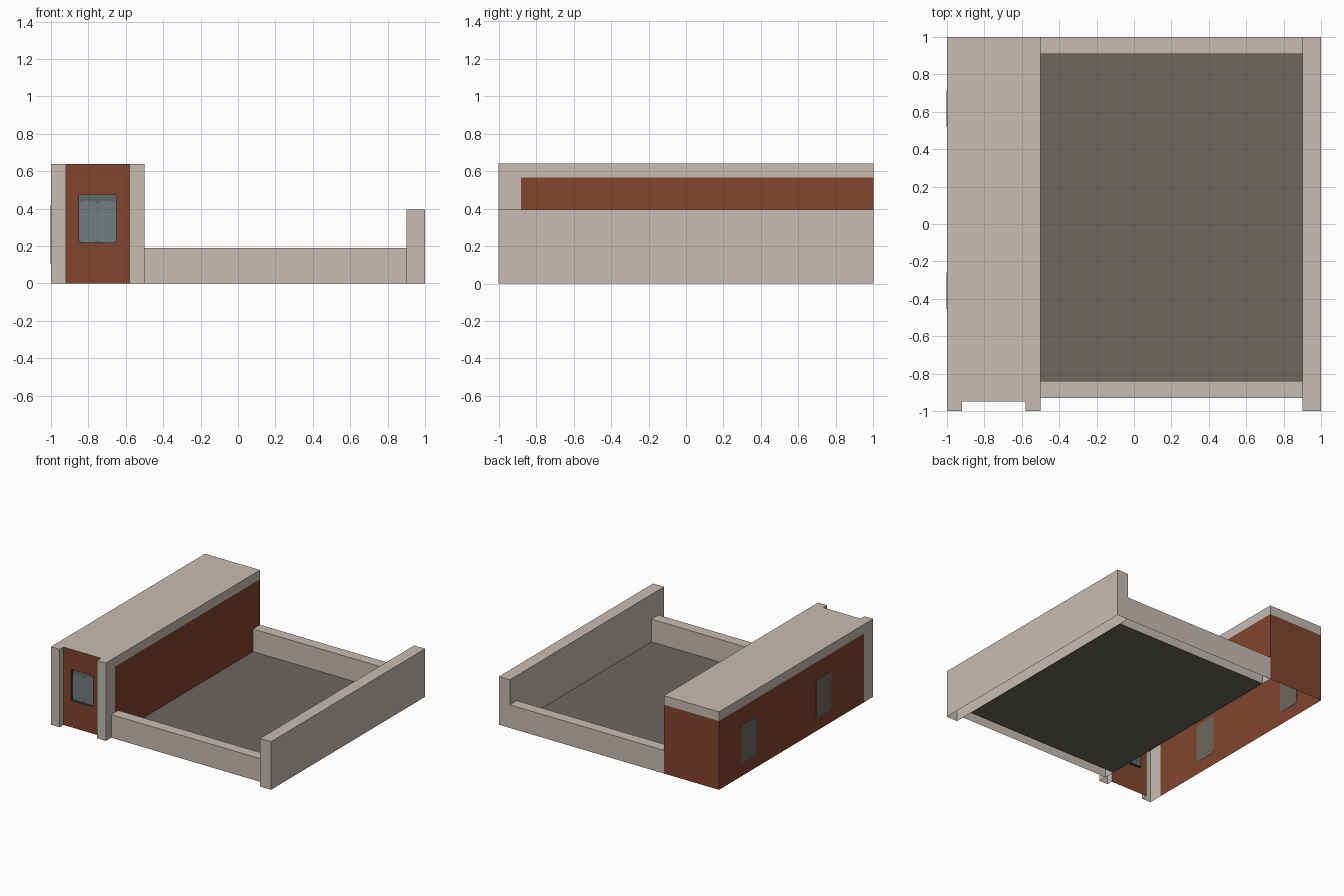
import bpy, bmesh, math

if "Cube" in bpy.data.objects:
    bpy.data.objects.remove(bpy.data.objects["Cube"])


def srgb(r, g, b):
    f = lambda c: (c / 255 / 12.92) if c < 11 else ((c / 255 + 0.055) / 1.055) ** 2.4
    return (f(r), f(g), f(b), 1)


def material(name, rgb):
    m = bpy.data.materials.new(name)
    m.diffuse_color = srgb(*rgb)
    m.use_nodes = True
    m.node_tree.nodes["Principled BSDF"].inputs["Base Color"].default_value = m.diffuse_color
    return m


BEIGE = material("beige concrete", (199, 188, 179))
BRICK = material("red brick", (130, 69, 45))
GREY = material("warm grey", (110, 103, 97))
GLASS = material("blue grey glass", (113, 126, 129))
DARK_GLASS = material("dark glass", (95, 106, 109))
FRAME = material("dark frame", (66, 58, 56))


def make(name, mat, faces, recalc=False):
    """Object from a list of polygons given as corner points."""
    bm = bmesh.new()
    for pts in faces:
        bm.faces.new([bm.verts.new(p) for p in pts])
    bmesh.ops.remove_doubles(bm, verts=bm.verts, dist=1e-5)
    if recalc:
        bmesh.ops.recalc_face_normals(bm, faces=bm.faces)
    me = bpy.data.meshes.new(name)
    bm.to_mesh(me)
    bm.free()
    me.materials.append(mat)
    ob = bpy.data.objects.new(name, me)
    bpy.context.collection.objects.link(ob)
    return ob


def wall(p, q, z0, z1):
    """Upright sheet, outward side on the right when walking from p to q."""
    return [(*p, z0), (*q, z0), (*q, z1), (*p, z1)]


def flat(x0, x1, y0, y1, z):
    return [(x0, y0, z), (x1, y0, z), (x1, y1, z), (x0, y1, z)]


def shell(x0, x1, y0, y1, h):
    """Box standing on the ground, open underneath."""
    c = [(x0, y0), (x1, y0), (x1, y1), (x0, y1)]
    return [wall(c[i], c[(i + 1) % 4], 0, h) for i in range(4)] + [flat(x0, x1, y0, y1, h)]


H, BAND, YP, YF = 0.64, 0.565, -0.88, -0.95
XL, XR, PL, PR = -1, -0.5, -0.92, -0.58

# Terrace floor and the walls around it
make("terrace_floor", GREY, [flat(XR, 0.9, -0.84, 0.91, 0.004)])
make("side_wall", BEIGE, shell(0.9, 1, -1, 1, 0.395))
for name, y0, y1 in (("front_low_wall", -0.93, -0.84), ("back_low_wall", 0.91, 1)):
    make(name, BEIGE, shell(XR, 0.9, y0, y1, 0.19))

# Brick walls of the long block
make("brick_walls", BRICK, [
    wall((XR, YP), (XR, 1), 0, BAND),
    wall((XR, 1), (XL, 1), 0, BAND),
    wall((XL, 1), (XL, YP), 0, BAND)])

# Concrete band under the roof, and the roof
make("roof_band", BEIGE, [
    wall((XR, YP), (XR, 1), BAND, H),
    wall((XR, 1), (XL, 1), BAND, H),
    wall((XL, 1), (XL, YP), BAND, H)])
make("roof", BEIGE, [flat(XL, XR, YF, 1, H),
                     flat(XL, PL, -1, YF, H), flat(PR, XR, -1, YF, H)])

# Corner piers beside the front panel
make("left_pier", BEIGE, [wall((XL, YP), (XL, -1), 0, H), wall((XL, -1), (PL, -1), 0, H),
                          wall((PL, -1), (PL, YF), 0, H)])
make("right_pier", BEIGE, [wall((PR, YF), (PR, -1), 0, H), wall((PR, -1), (XR, -1), 0, H),
                           wall((XR, -1), (XR, YP), 0, H)])

# Front brick panel with a window opening
WX0, WX1, WZ0, WZ1, YG = -0.85, -0.65, 0.22, 0.475, -0.93
make("front_panel", BRICK, [
    wall((PL, YF), (WX0, YF), 0, H), wall((WX1, YF), (PR, YF), 0, H),
    wall((WX0, YF), (WX1, YF), 0, WZ0), wall((WX0, YF), (WX1, YF), WZ1, H)])
make("window_reveal", FRAME, [
    wall((WX0, YF), (WX0, YG), WZ0, WZ1), wall((WX1, YG), (WX1, YF), WZ0, WZ1),
    flat(WX0, WX1, YF, YG, WZ0), flat(WX0, WX1, YF, YG, WZ1)[::-1]])
make("window_back", DARK_GLASS, [wall((WX0, YG), (WX1, YG), WZ0, WZ1)])


def rounded(u0, u1, v0, v1, r, n=4):
    """Outline of a rectangle with rounded corners."""
    pts = []
    for k, (u, v) in enumerate(((u1 - r, v1 - r), (u0 + r, v1 - r), (u0 + r, v0 + r), (u1 - r, v0 + r))):
        for i in range(n + 1):
            a = math.pi / 2 * (k + i / n)
            pts.append((u + r * math.cos(a), v + r * math.sin(a)))
    return pts


# Two rounded front panes
for name, u0 in (("left_pane", WX0 + 0.002), ("right_pane", -0.749)):
    make(name, GLASS, [[(u, YG - 0.003, v) for u, v in rounded(u0, u0 + 0.097, WZ0, 0.44, 0.025)]])

# Side windows: thin plates set through the long left wall
for name, y0 in (("rear_side_window", 0.52), ("front_side_window", -0.455)):
    o = rounded(y0, y0 + 0.195, 0.105, 0.42, 0.02)
    a, b = [[(XL + d, u, v) for u, v in o] for d in (-0.002, 0.002)]
    n = len(o)
    rim = [[a[i], a[(i + 1) % n], b[(i + 1) % n], b[i]] for i in range(n)]
    make(name, GREY, [a, b] + rim, recalc=True)
